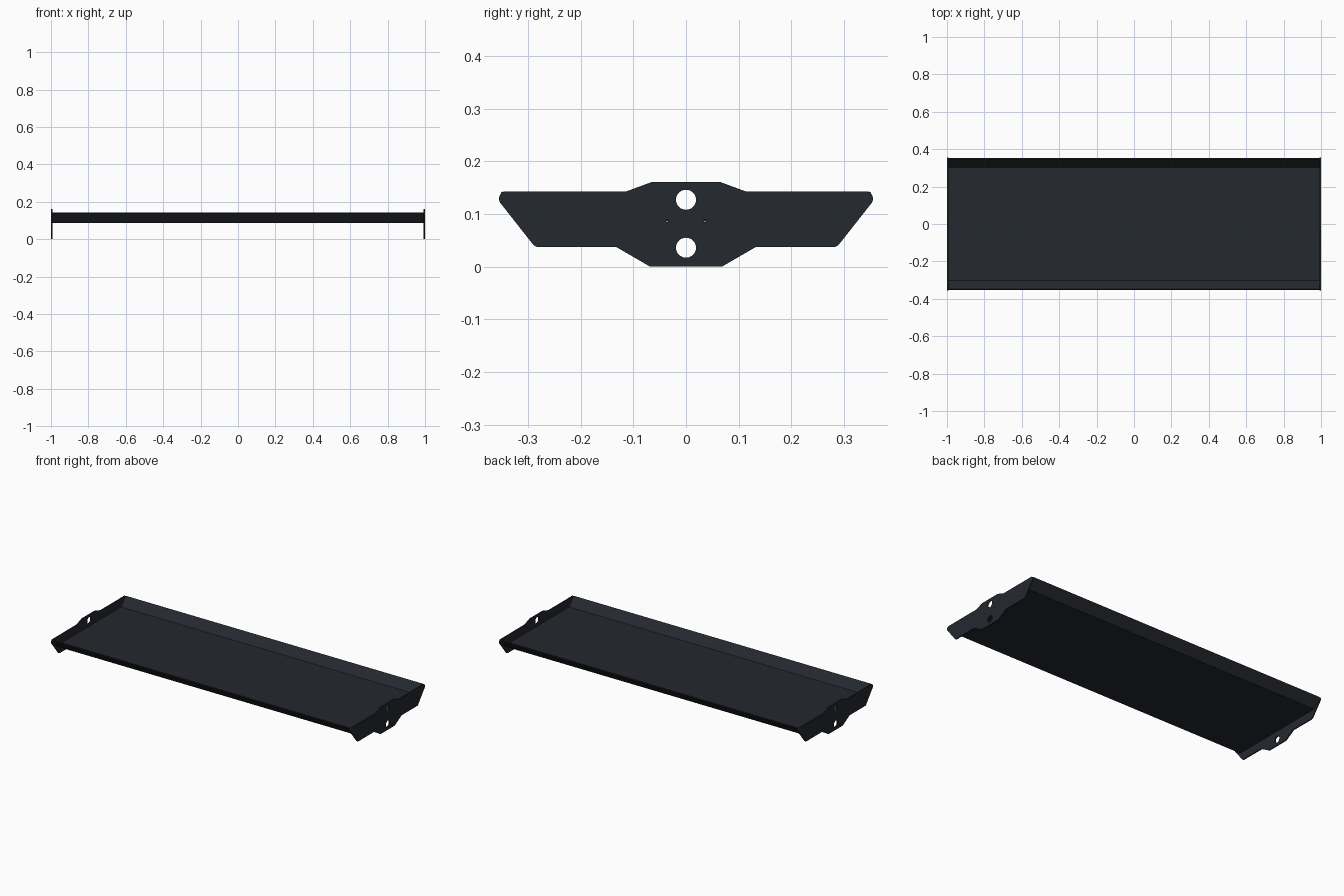
import bpy, math

if "Cube" in bpy.data.objects:
    bpy.data.objects.remove(bpy.data.objects["Cube"])

paint = bpy.data.materials.new("dark_paint")
paint.diffuse_color = (0.018, 0.021, 0.028, 1)
paint.use_nodes = True
paint.node_tree.nodes["Principled BSDF"].inputs["Base Color"].default_value = paint.diffuse_color


def arc(cy, cz, r, a0, a1, n=8):
    return [(cy + r * math.cos(math.radians(a0 + (a1 - a0) * i / n)),
             cz + r * math.sin(math.radians(a0 + (a1 - a0) * i / n))) for i in range(n + 1)]


def circle(cy, cz, r, n=32):
    return arc(cy, cz, r, 0, 360, n)[:-1]


def mirrored(half):
    """Close a right-hand outline with its mirror image."""
    return half + [(-y, z) for y, z in reversed(half)]


def extrude_profile(name, loops, x, length):
    """Extrude a y-z profile (outline plus holes) along x, centred on x."""
    curve = bpy.data.curves.new(name, 'CURVE')
    curve.dimensions = '2D'
    curve.fill_mode = 'BOTH'
    curve.extrude = length / 2
    for pts in loops:
        s = curve.splines.new('POLY')
        s.points.add(len(pts) - 1)
        for p, (y, z) in zip(s.points, pts):
            p.co = (y, z, 0, 1)
        s.use_cyclic_u = True
    curve.materials.append(paint)
    ob = bpy.data.objects.new(name, curve)
    bpy.context.collection.objects.link(ob)
    ob.rotation_euler = (math.pi / 2, 0, math.pi / 2)
    ob.location.x = x
    bpy.ops.object.select_all(action='DESELECT')
    ob.select_set(True)
    bpy.context.view_layer.objects.active = ob
    bpy.ops.object.convert(target='MESH')
    bpy.ops.object.shade_smooth_by_angle(angle=math.radians(30))
    return ob


# End plates: winged outline with rounded tips, two large and two small holes
plate = mirrored([(0.068, 0.001), (0.132, 0.038)]
                 + arc(0.279, 0.053, 0.015, -90, -39)
                 + arc(0.341, 0.130, 0.014, -39, 90)
                 + [(0.113, 0.144), (0.064, 0.162)])
plate = [(y, z - 0.001) for y, z in plate]
holes = [circle(0, 0.127, 0.019), circle(0, 0.036, 0.019)]
holes += [circle(s * 0.036, 0.087, 0.0025, 12) for s in (-1, 1)]
for side, name in ((-1, "left_end_plate"), (1, "right_end_plate")):
    extrude_profile(name, [plate] + holes, side * 0.9965, 0.007)

# Folded sheet tray: flat floor with sloping front and back lips
t = 0.006
tray = mirrored([(0.306, 0.086), (0.352, 0.140), (0.347, 0.143), (0.303, 0.086 + t)])
extrude_profile("folded_tray", [tray], 0, 1.986)
